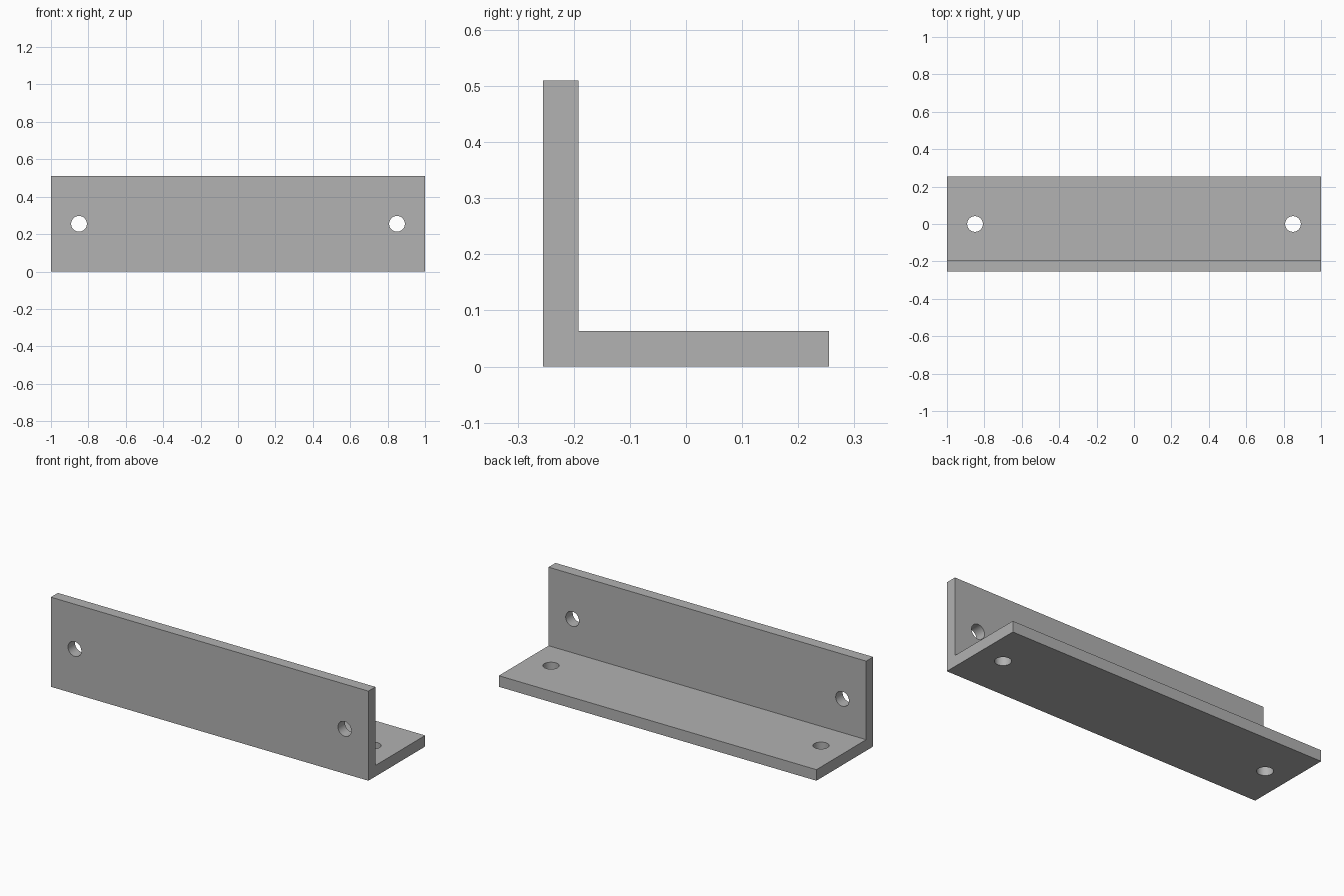
import bpy
import bmesh
from math import radians

cube = bpy.data.objects.get("Cube")
if cube:
    bpy.data.objects.remove(cube, do_unlink=True)

HALF_LENGTH = 1.0
SIZE = 0.51          # height and depth of the two legs
HALF = SIZE / 2
THICK = 0.063
HOLE_X = 0.85
HOLE_RADIUS = 0.042

# Plain grey metal
grey = bpy.data.materials.new("grey metal")
grey.use_nodes = True
colour = (0.445, 0.445, 0.445, 1)
grey.diffuse_color = colour
grey.node_tree.nodes["Principled BSDF"].inputs["Base Color"].default_value = colour

# L-shaped profile extruded along the length
inner = -HALF + THICK
profile = [(-HALF, 0), (HALF, 0), (HALF, THICK),
           (inner, THICK), (inner, SIZE), (-HALF, SIZE)]
bm = bmesh.new()
section = bm.faces.new([bm.verts.new((-HALF_LENGTH, y, z)) for y, z in profile])
extruded = bmesh.ops.extrude_face_region(bm, geom=[section])["geom"]
moved = [v for v in extruded if isinstance(v, bmesh.types.BMVert)]
bmesh.ops.translate(bm, verts=moved, vec=(2 * HALF_LENGTH, 0, 0))
bmesh.ops.recalc_face_normals(bm, faces=bm.faces)
mesh = bpy.data.meshes.new("angle_bracket")
bm.to_mesh(mesh)
bm.free()
mesh.materials.append(grey)
bracket = bpy.data.objects.new("angle_bracket", mesh)
bpy.context.collection.objects.link(bracket)


def drill(name, location, tilt):
    """Cut one round bolt hole through a leg of the bracket."""
    bpy.ops.mesh.primitive_cylinder_add(vertices=48, radius=HOLE_RADIUS, depth=THICK * 3,
                                        location=location, rotation=(tilt, 0, 0))
    cutter = bpy.context.object
    cutter.name = name
    cutter.hide_render = True
    cutter.data.materials.append(grey)
    cut = bracket.modifiers.new(name, "BOOLEAN")
    cut.operation = "DIFFERENCE"
    cut.solver = "EXACT"
    cut.object = cutter
    bpy.ops.object.select_all(action="DESELECT")
    bpy.context.view_layer.objects.active = bracket
    bracket.select_set(True)
    bpy.ops.object.modifier_apply(modifier=cut.name)
    bpy.data.objects.remove(cutter, do_unlink=True)


# A bolt hole near each end of both legs
for side, x in (("left", HOLE_X), ("right", -HOLE_X)):
    drill(side + "_upright_hole", (x, -HALF + THICK / 2, HALF), radians(90))
    drill(side + "_base_hole", (x, 0, THICK / 2), 0)

# Smooth hole walls, crisp edges
bpy.ops.object.shade_smooth_by_angle(angle=radians(30))
